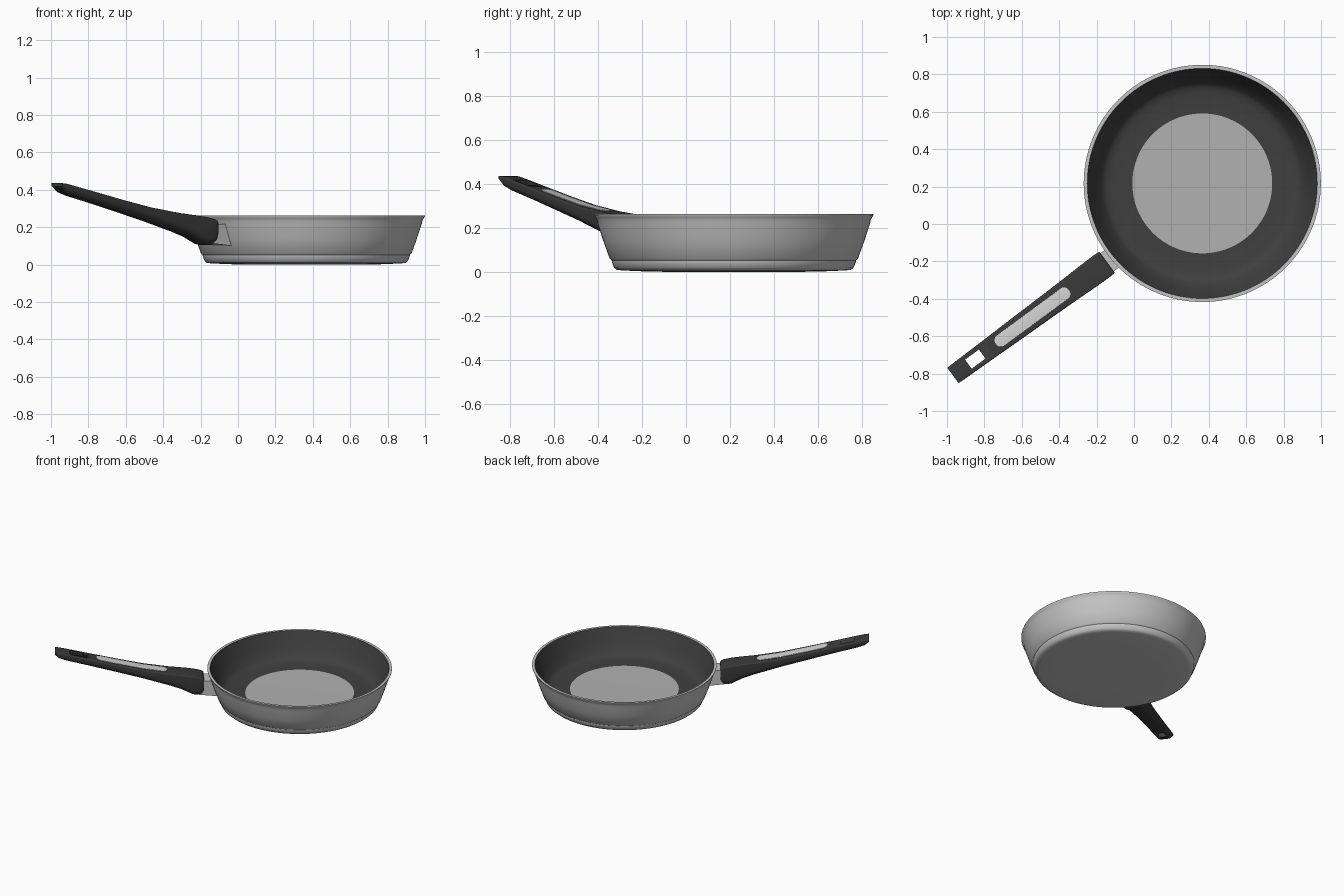
import bpy, bmesh, math
from mathutils import Matrix, Vector

if "Cube" in bpy.data.objects:
    bpy.data.objects.remove(bpy.data.objects["Cube"])


def material(name, value):
    m = bpy.data.materials.new(name)
    m.diffuse_color = (value, value, value, 1)
    m.use_nodes = True
    m.node_tree.nodes["Principled BSDF"].inputs["Base Color"].default_value = m.diffuse_color
    return m


METAL = material("brushed metal", 0.56)
COATING = material("dark coating", 0.05)
DISC = material("grey disc", 0.44)
GRIP = material("black grip", 0.042)
SILVER = material("silver inlay", 0.66)

# Handle frame: local x runs from the tip to the pan, local y across
FRAME = Matrix.Translation((-0.968, -0.81, 0)) @ Matrix.Rotation(math.radians(36.3), 4, 'Z')


def finish(bm, name, mats, angle=35):
    bmesh.ops.recalc_face_normals(bm, faces=bm.faces)
    me = bpy.data.meshes.new(name)
    bm.to_mesh(me)
    bm.free()
    for m in mats:
        me.materials.append(m)
    ob = bpy.data.objects.new(name, me)
    bpy.context.collection.objects.link(ob)
    bpy.ops.object.select_all(action='DESELECT')
    ob.select_set(True)
    bpy.context.view_layer.objects.active = ob
    bpy.ops.object.shade_smooth_by_angle(angle=math.radians(angle))
    return ob


def lathe(name, profile, mats, centre, n=128):
    """Profile entries are (radius, z, material of the band that follows)."""
    bm = bmesh.new()
    rings = []
    for r, z, _ in profile:
        count = 1 if r == 0 else n
        rings.append([bm.verts.new((centre[0] + r * math.cos(math.tau * i / n),
                                    centre[1] + r * math.sin(math.tau * i / n), z))
                      for i in range(count)])
    for a, b, p in zip(rings, rings[1:], profile):
        for i in range(n):
            j = (i + 1) % n
            vs = [a[i % len(a)], a[j % len(a)], b[j % len(b)], b[i % len(b)]]
            f = bm.faces.new(list(dict.fromkeys(vs)))
            f.material_index = p[2]
    return finish(bm, name, mats, 40)


def section(d, top, bottom, hw, r_top, r_bot, steps=5):
    """Rounded cross-section across the handle at distance d."""
    h = top - bottom
    rt, rb = min(r_top, h * 0.3), min(r_bot, h * 0.55, hw * 0.8)
    pts = []
    for cy, cz, r, start in ((hw - rt, top - rt, rt, 0), (rt - hw, top - rt, rt, 90),
                             (rb - hw, bottom + rb, rb, 180), (hw - rb, bottom + rb, rb, 270)):
        for k in range(steps + 1):
            a = math.radians(start + 90 * k / steps)
            pts.append(Vector((d, cy + r * math.cos(a), cz + r * math.sin(a))))
    return pts


def loft(name, stations, mat, r_top, r_bot):
    bm = bmesh.new()
    rings = [[bm.verts.new(FRAME @ p) for p in section(*s, r_top, r_bot)] for s in stations]
    for a, b in zip(rings, rings[1:]):
        for i in range(len(a)):
            j = (i + 1) % len(a)
            bm.faces.new((a[i], a[j], b[j], b[i]))
    bm.faces.new(rings[0])
    bm.faces.new(rings[-1])
    return finish(bm, name, [mat])


def interp(table, x):
    for (x0, y0), (x1, y1) in zip(table, table[1:]):
        if x <= x1:
            return y0 + (y1 - y0) * (x - x0) / (x1 - x0)
    return table[-1][1]


# Pan body: stepped base, flared wall, rim, coated inside and grey floor disc
lathe("pan_body", [
    (0, 0.0, 0), (0.37, 0.001, 0), (0.51, 0.007, 0), (0.532, 0.01, 0), (0.543, 0.019, 0),
    (0.553, 0.043, 0), (0.554, 0.052, 0), (0.563, 0.06, 0), (0.592, 0.14, 0),
    (0.617, 0.216, 0), (0.621, 0.235, 0), (0.627, 0.248, 0), (0.634, 0.257, 0),
    (0.634, 0.262, 0), (0.615, 0.262, 1), (0.603, 0.235, 1), (0.57, 0.16, 1),
    (0.535, 0.1, 1), (0.515, 0.084, 1), (0.48, 0.077, 1), (0.374, 0.076, 2),
    (0, 0.076, 2)], [METAL, COATING, DISC], (0.365, 0.217))

# Handle grip: (distance, top, bottom, half width)
GRIP_STATIONS = [
    (0, 0.436, 0.418, 0.051), (0.03, 0.433, 0.386, 0.052), (0.08, 0.422, 0.368, 0.053),
    (0.25, 0.382, 0.325, 0.056), (0.42, 0.342, 0.28, 0.06), (0.6, 0.303, 0.23, 0.063),
    (0.78, 0.275, 0.177, 0.067), (0.87, 0.265, 0.147, 0.07), (0.91, 0.26, 0.127, 0.071),
    (0.945, 0.255, 0.11, 0.072), (0.975, 0.249, 0.104, 0.072), (1.0, 0.243, 0.108, 0.072),
    (1.015, 0.236, 0.122, 0.071), (1.022, 0.228, 0.14, 0.069)]
grip = loft("handle_grip", GRIP_STATIONS, GRIP, 0.008, 0.04)

# Hanging hole cut through the tip
bm = bmesh.new()
bmesh.ops.create_cube(bm, size=1, matrix=FRAME @ Matrix.Translation((0.148, 0, 0.4))
                      @ Matrix.Diagonal((0.092, 0.06, 0.4, 1)))
cutter = finish(bm, "hole_cutter", [GRIP])
cutter.hide_render = True
bpy.context.view_layer.objects.active = grip
cut = grip.modifiers.new("hole", 'BOOLEAN')
cut.operation, cut.solver, cut.object = 'DIFFERENCE', 'EXACT', cutter
bpy.ops.object.modifier_apply(modifier="hole")
bpy.data.objects.remove(cutter)

# Silver inlay with rounded ends on the top of the grip
TOPS = [(s[0], s[1]) for s in GRIP_STATIONS]
start, end, half, rad = 0.285, 0.77, 0.034, 0.03
ds = [start + rad * (1 - math.cos(math.pi / 2 * k / 6)) for k in range(7)]
ds += [0.42, 0.6]
ds += [end - rad * (1 - math.cos(math.pi / 2 * k / 6)) for k in range(6, -1, -1)]
inlay = []
for d in ds:
    e = max(0.0, rad - min(d - start, end - d))
    hw = half - rad + math.sqrt(max(0, rad * rad - e * e))
    inlay.append((d, interp(TOPS, d) + 0.003, interp(TOPS, d) - 0.005, hw))
loft("handle_inlay", inlay, SILVER, 0.001, 0.001)

# Metal bracket joining grip and pan, its end slanted with the wall
bm = bmesh.new()
side = [(0.97, 0.115), (1.125, 0.1), (1.072, 0.218), (0.97, 0.218)]
a = [bm.verts.new(FRAME @ Vector((d, -0.06, z))) for d, z in side]
b = [bm.verts.new(FRAME @ Vector((d, 0.06, z))) for d, z in side]
bm.faces.new(a)
bm.faces.new(b)
for i in range(4):
    j = (i + 1) % 4
    bm.faces.new((a[i], a[j], b[j], b[i]))
finish(bm, "handle_bracket", [METAL])
